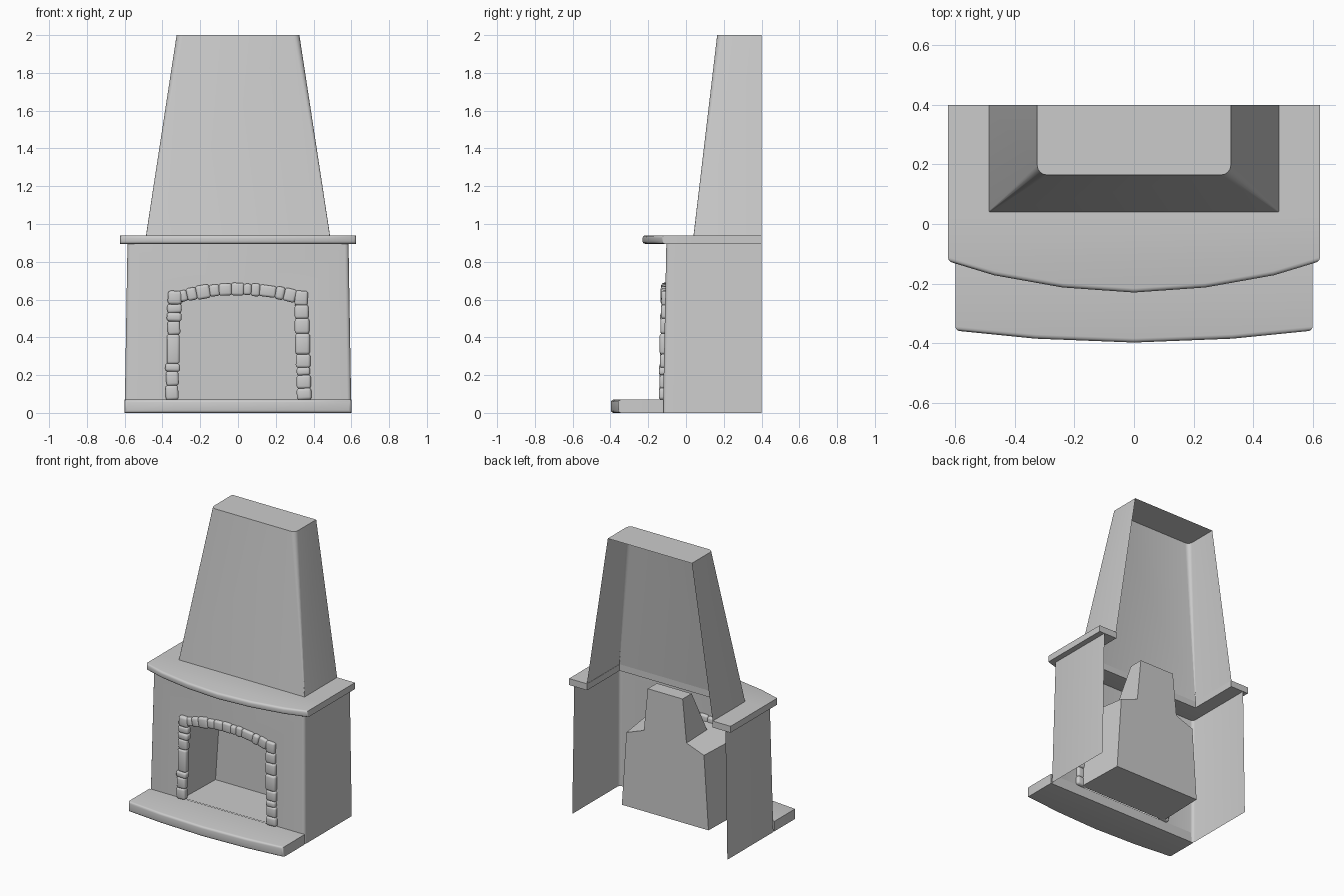
import bpy, bmesh, random
from math import sin, cos, pi, atan
from mathutils import Matrix, Vector

random.seed(4)
cube = bpy.data.objects.get("Cube")
if cube:
    bpy.data.objects.remove(cube)

plaster = bpy.data.materials.new("plaster_grey")
plaster.use_nodes = True
grey = (0.6, 0.6, 0.6, 1)
plaster.diffuse_color = grey
plaster.node_tree.nodes["Principled BSDF"].inputs["Base Color"].default_value = grey
parts = []


def finish(name, bm):
    mesh = bpy.data.meshes.new(name)
    bm.to_mesh(mesh)
    bm.free()
    mesh.materials.append(plaster)
    obj = bpy.data.objects.new(name, mesh)
    bpy.context.collection.objects.link(obj)
    parts.append(obj)


def loft(bm, a, b, closed=False):
    """Join two rows of points with quads and return both vertex rows."""
    va, vb = [bm.verts.new(p) for p in a], [bm.verts.new(p) for p in b]
    n = len(va)
    for i in range(n if closed else n - 1):
        j = (i + 1) % n
        bm.faces.new((va[i], va[j], vb[j], vb[i]))
    return va, vb


def mirror_outline(half):
    """Mirror a half outline that starts on the centre line."""
    return [(-x, y) for x, y in reversed(half[1:])] + half


def slab(name, outline, z0, z1, round_y=None, width=0.014):
    """Extruded plan outline; edges in front of round_y are rounded."""
    bm = bmesh.new()
    low, top = loft(bm, [(x, y, z0) for x, y in outline], [(x, y, z1) for x, y in outline], True)
    bm.faces.new(low[::-1])
    bm.faces.new(top)
    bmesh.ops.recalc_face_normals(bm, faces=bm.faces)
    if round_y is not None:
        edges = [e for e in bm.edges if all(v.co.y < round_y for v in e.verts)
                 and e.calc_face_angle(0) > 0.3]
        bmesh.ops.bevel(bm, geom=edges, offset=width, segments=3, profile=0.5, affect='EDGES')
    finish(name, bm)


# Hearth and mantel
slab("hearth", mirror_outline([(0, -0.398), (0.33, -0.385), (0.6, -0.358), (0.6, -0.12)]),
     0, 0.07, -0.2)
slab("mantel_front", mirror_outline([(0, -0.23), (0.24, -0.213), (0.47, -0.172),
                                     (0.625, -0.125), (0.625, 0.04)]), 0.895, 0.94, -0.1)
for side, s in (("left", 1), ("right", -1)):
    slab(side + "_mantel_arm", [(s * x, y) for x, y in
         ((0.485, 0.04), (0.625, 0.04), (0.625, 0.4), (0.485, 0.4))], 0.895, 0.94)


def wall_y(z):
    return -0.122 + 0.02 * z


def arch_z(x):
    return 0.655 - 0.42 * x * x


# Surround: open-backed shell with an arched opening
bm = bmesh.new()
arch = [(0.345 * i / 6, arch_z(0.345 * i / 6)) for i in range(-6, 7)]
front = [(-0.6, 0), (-0.345, 0)] + arch + [(0.345, 0), (0.6, 0), (0.585, 0.9), (-0.585, 0.9)]
fv = [bm.verts.new((x, wall_y(z), z)) for x, z in front]
bm.faces.new(fv)
corners = []
for low, top in ((fv[-3], fv[-2]), (fv[0], fv[-1])):
    back = [bm.verts.new((v.co.x, 0.4, v.co.z)) for v in (low, top)]
    bm.faces.new((low, back[0], back[1], top))
    corners.append(bm.edges.get((low, top)))
bmesh.ops.recalc_face_normals(bm, faces=bm.faces)
bmesh.ops.bevel(bm, geom=corners, offset=0.02, segments=3, profile=0.5, affect='EDGES')
bmesh.ops.triangulate(bm, faces=[f for f in bm.faces if len(f.verts) > 4])
finish("surround", bm)

# Chimney hood: tapered, rounded front corners, open at the back and below
def hood_row(w, y, r, z):
    half = [(w - r + r * sin(a), y + r - r * cos(a)) for a in (i * pi / 8 for i in range(5))]
    half.append((w, 0.4))
    return [(-x, yy, z) for x, yy in reversed(half)] + [(x, yy, z) for x, yy in half]


bm = bmesh.new()
low, top = loft(bm, hood_row(0.487, 0.04, 0.004, 0.94), hood_row(0.325, 0.165, 0.032, 2))
bm.faces.new(top)
finish("chimney_hood", bm)

# Firebox: floor, sides, sloping shoulders and back
bm = bmesh.new()
mouth = [(-0.345, 0.07), (-0.335, 0.6), (-0.165, 0.645), (0.165, 0.645), (0.335, 0.6), (0.345, 0.07)]
rear = [(-0.335, 0.07), (-0.3, 0.585), (-0.165, 0.635), (0.165, 0.635), (0.3, 0.585), (0.335, 0.07)]
a, b = loft(bm, [(x, -0.115, z) for x, z in mouth], [(x, 0.23, z) for x, z in rear], True)
bm.faces.new(b)
finish("firebox", bm)

# Smoke throat rising from the firebox
bm = bmesh.new()
a, b = loft(bm, [(-0.165, 0, 0.635), (0.165, 0, 0.635), (0.165, 0.23, 0.635), (-0.165, 0.23, 0.635)],
            [(-0.135, 0.13, 0.935), (0.135, 0.13, 0.935), (0.135, 0.23, 0.935), (-0.135, 0.23, 0.935)],
            True)
bm.faces.new(b)
finish("smoke_throat", bm)


# Rounded stones framing the opening
def stone(bm, x, z, w, h, turn):
    new = bmesh.new()
    bmesh.ops.create_cube(new, size=1)
    depth = 0.046 + random.uniform(-0.006, 0.006)
    bmesh.ops.scale(new, vec=Vector((w, depth, h)), verts=new.verts)
    bmesh.ops.bevel(new, geom=new.edges[:], offset=min(w, h, depth) * 0.32, segments=3,
                    profile=0.5, affect='EDGES')
    place = Matrix.Translation((x, wall_y(z), z)) @ Matrix.Rotation(turn, 4, 'Y')
    bmesh.ops.transform(new, matrix=place, verts=new.verts)
    temp = bpy.data.meshes.new("stone_temp")
    new.to_mesh(temp)
    new.free()
    bm.from_mesh(temp)
    bpy.data.meshes.remove(temp)


columns = {
    "right": (-1, [0.07, 0.145, 0.22, 0.26, 0.415, 0.485, 0.53, 0.575, 0.645]),
    "left": (1, [0.07, 0.13, 0.2, 0.24, 0.31, 0.42, 0.5, 0.57, 0.645]),
}
for side, (s, cuts) in columns.items():
    bm = bmesh.new()
    for z0, z1 in zip(cuts, cuts[1:]):
        z = (z0 + z1) / 2
        stone(bm, s * (0.353 - 0.03 * z), z, 0.072 + random.uniform(-0.008, 0.008),
              z1 - z0 + 0.003, random.uniform(-0.06, 0.06))
    finish(side + "_stones", bm)

bm = bmesh.new()
cuts = [-0.31, -0.27, -0.22, -0.15, -0.1, -0.035, 0.03, 0.07, 0.115, 0.2, 0.245, 0.305]
for x0, x1 in zip(cuts, cuts[1:]):
    x = (x0 + x1) / 2
    stone(bm, x, arch_z(x), x1 - x0 + 0.004, 0.066 + random.uniform(-0.007, 0.008),
          atan(0.84 * x) + random.uniform(-0.04, 0.04))
finish("arch_stones", bm)

# Smooth shading with sharp corners kept
bpy.ops.object.select_all(action='DESELECT')
for obj in parts:
    obj.select_set(True)
bpy.context.view_layer.objects.active = parts[0]
bpy.ops.object.shade_smooth_by_angle(angle=0.6)
